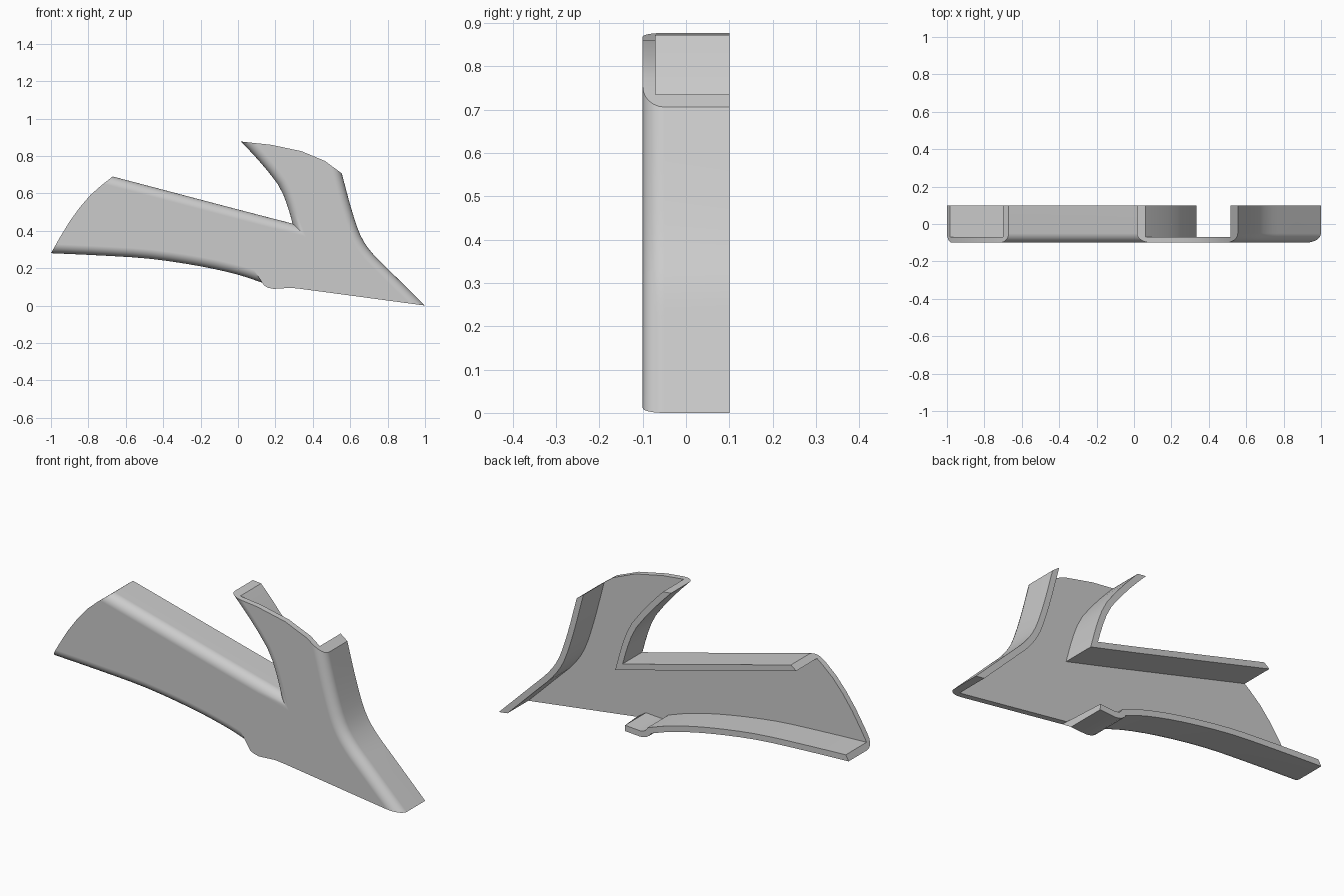
import bpy, bmesh, math
from mathutils import Vector

cube = bpy.data.objects.get("Cube")
if cube:
    bpy.data.objects.remove(cube)

BACK, FRONT, FLOOR = 0.10, -0.10, -0.07   # depth of the rim, the plate face and its inside
WALL, ROUND, STEPS = 0.03, 0.05, 6        # flange thickness and outer edge rounding


def spline(points, steps):
    """Smooth path through the points, without its last point."""
    p = [Vector(q) for q in points]
    p = [2 * p[0] - p[1]] + p + [2 * p[-1] - p[-2]]
    path = []
    for a, b, c, d in zip(p, p[1:], p[2:], p[3:]):
        for s in range(steps):
            t = s / steps
            path.append(0.5 * (2 * b + (c - a) * t + (2 * a - 5 * b + 4 * c - d) * t * t
                               + (3 * b - a - 3 * c + d) * t ** 3))
    return path


# Outline, counter-clockwise from the front: (points, steps, has flange, edge rounding)
arm_low, notch = (-1, .28), (.13, .122)
bump_end, toe = (.28, .095), (1, 0)
horn_right, horn_tip = (.555, .706), (.015, .877)
crotch, arm_top = (.292, .438), (-.67, .69)
sections = [
    ([arm_low, (-.74, .268), (-.47, .25), (-.2, .21), (0, .165), notch], 3, True, ROUND),
    ([notch, (.14, .107), (.16, .095), (.19, .089), (.225, .091), bump_end], 1, True, 0),
    ([bump_end, (.33, .09), toe], 1, False, 0),
    ([toe, (.81, .187), (.715, .283), (.655, .375), (.605, .52), horn_right], 3, True, ROUND),
    ([horn_right, (.465, .773), (.34, .825), (.18, .859), horn_tip], 1, False, 0),
    ([horn_tip, (.107, .78), (.214, .647), (.262, .54), crotch], 2, True, ROUND),
    ([crotch, (.04, .503), arm_top], 2, True, ROUND),
    ([arm_top, (-.79, .59), (-.9, .45), arm_low], 2, False, 0),
]
outline, flanged, rounding = [], [], []
for points, steps, flange, radius in sections:
    path = spline(points, steps)
    outline += path
    flanged += [flange] * len(path)
    rounding += [radius] * len(path)
count = len(outline)


def left_normal(i):
    d = (outline[(i + 1) % count] - outline[i]).normalized()
    return Vector((-d.y, d.x))


def inset(i, before, after):
    """Corner i moved inward by the distances of its two neighbouring sides."""
    n, m = left_normal(i - 1), left_normal(i)
    det = n.x * m.y - n.y * m.x
    if abs(before - after) < 1e-6:
        shift = (n + m) * (before / (1 + n.dot(m)))
    elif abs(det) < 0.3:
        shift = n * before if before > after else m * after
    else:
        shift = Vector((before * m.y - after * n.y, after * n.x - before * m.x)) / det
    return outline[i] + shift


bm = bmesh.new()


def vert(p, y):
    return bm.verts.new((p.x, y, p.y))


# One column of points per outline corner: rim, rounded edge, face, inside
outer, rim, floor = [], [], []
for i in range(count):
    column = [vert(outline[i], BACK)]
    for s in range(STEPS + 1):
        a = math.pi / 2 * s / STEPS
        k = 1 - math.cos(a)
        column.append(vert(inset(i, rounding[i - 1] * k, rounding[i] * k),
                           FRONT + ROUND * (1 - math.sin(a))))
    outer.append(column)
    inner = inset(i, WALL * flanged[i - 1], WALL * flanged[i])
    rim.append(vert(inner, BACK))
    floor.append(vert(inner, FLOOR))

# Front plate and its inside
bm.faces.new([c[-1] for c in outer])
bm.faces.new(floor[::-1])


def end_chain(i):
    """Edge of the open end at corner i, from the inside to the face."""
    if flanged[i] or flanged[i - 1]:
        return [floor[i], rim[i]] + outer[i]
    return [floor[i], outer[i][-1]]


# Flanges and open ends
for i in range(count):
    j = (i + 1) % count
    if flanged[i]:
        strip_i, strip_j = ([floor[k], rim[k]] + outer[k] for k in (i, j))
        for a, b, c, d in zip(strip_i, strip_i[1:], strip_j[1:], strip_j):
            bm.faces.new((a, b, c, d))
    else:
        bm.faces.new(end_chain(i) + end_chain(j)[::-1])

bmesh.ops.delete(bm, geom=[v for v in bm.verts if not v.link_faces], context='VERTS')
bmesh.ops.recalc_face_normals(bm, faces=bm.faces)
mesh = bpy.data.meshes.new("bracket_shell")
bm.to_mesh(mesh)
bm.free()
shell = bpy.data.objects.new("bracket_shell", mesh)
bpy.context.collection.objects.link(shell)

# Plain grey
grey = bpy.data.materials.new("light_grey")
grey.use_nodes = True
grey.diffuse_color = (0.6, 0.6, 0.6, 1)
grey.node_tree.nodes["Principled BSDF"].inputs["Base Color"].default_value = (0.6, 0.6, 0.6, 1)
mesh.materials.append(grey)

# Smooth curves, sharp rims
bpy.ops.object.select_all(action='DESELECT')
shell.select_set(True)
bpy.context.view_layer.objects.active = shell
bpy.ops.object.shade_smooth_by_angle(angle=math.radians(30))
weighted = shell.modifiers.new("flat_plate_shading", 'WEIGHTED_NORMAL')
weighted.keep_sharp = True
